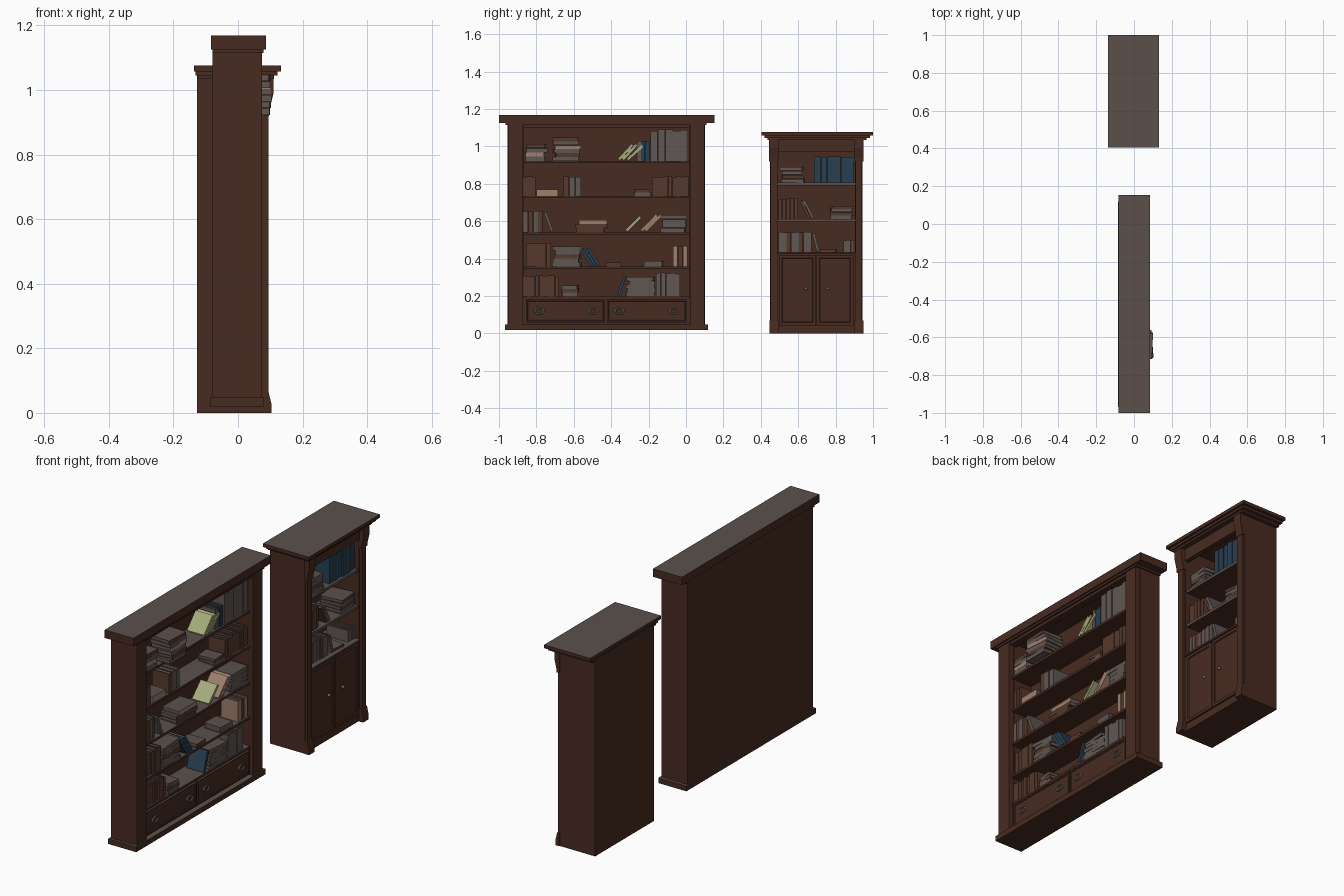
import bpy, bmesh, math, random
from mathutils import Matrix, Vector

if "Cube" in bpy.data.objects:
    bpy.data.objects.remove(bpy.data.objects["Cube"])
random.seed(4)

PALETTE = [("dark_wood", (0.064, 0.024, 0.015)), ("dusty_top", (0.103, 0.081, 0.071)),
           ("book_grey", (0.115, 0.095, 0.086)), ("book_brown", (0.095, 0.040, 0.026)),
           ("book_tan", (0.34, 0.21, 0.15)), ("book_blue", (0.022, 0.050, 0.085)),
           ("book_green", (0.38, 0.41, 0.20)), ("handle_metal", (0.19, 0.165, 0.155))]
MATS = []
for n, c in PALETTE:
    m = bpy.data.materials.new(n)
    m.diffuse_color = (*c, 1)
    m.use_nodes = True
    m.node_tree.nodes["Principled BSDF"].inputs["Base Color"].default_value = m.diffuse_color
    MATS.append(m)
WOOD, DUST, GREY, BROWN, TAN, BLUE, GREEN, METAL = range(8)


def finish(name, bm, dust=True, dusty_front=False):
    bm.normal_update()
    for f in bm.faces:  # upward faces carry dust
        if dust and f.normal.z > 0.97 or dusty_front and f.normal.x > 0.9:
            f.material_index = DUST
    me = bpy.data.meshes.new(name)
    bm.to_mesh(me)
    bm.free()
    for m in MATS:
        me.materials.append(m)
    ob = bpy.data.objects.new(name, me)
    bpy.context.collection.objects.link(ob)
    return ob


def box(bm, lo, hi, mat=WOOD, mx=Matrix()):
    lo, hi = Vector(lo), Vector(hi)
    t = mx @ Matrix.Translation((lo + hi) / 2) @ Matrix.Diagonal((*(hi - lo), 1))
    vs = bmesh.ops.create_cube(bm, size=1, matrix=t)["verts"]
    fs = {f for v in vs for f in v.link_faces}
    for f in fs:
        f.material_index = mat
    return fs


def part(name, *boxes, **kw):
    bm = bmesh.new()
    for lo, hi in boxes:
        box(bm, lo, hi)
    return finish(name, bm, **kw)


def panel(name, lo, hi, border, depth):
    """Board whose front has a sunken framed panel."""
    bm = bmesh.new()
    front = max(box(bm, lo, hi), key=lambda f: f.calc_center_median().x)
    bmesh.ops.inset_region(bm, faces=[front], thickness=border)
    bmesh.ops.inset_region(bm, faces=[front], thickness=0.004, depth=-depth)
    bmesh.ops.inset_region(bm, faces=[front], thickness=0.012, depth=depth * 0.5)
    finish(name, bm)


def profile(name, pts, y0, y1):
    """Closed x/z outline extruded along y."""
    bm = bmesh.new()
    f = bm.faces.new([bm.verts.new((x, y0, z)) for x, z in pts])
    ex = bmesh.ops.extrude_face_region(bm, geom=[f])["geom"]
    bmesh.ops.translate(bm, vec=(0, y1 - y0, 0), verts=[g for g in ex if isinstance(g, bmesh.types.BMVert)])
    bmesh.ops.recalc_face_normals(bm, faces=bm.faces)
    finish(name, bm)


# ---------- books ----------
def book(bm, mx, t, h, d, mat):
    """Upright book: spine at x=0, covers and a page block behind."""
    c = 0.0025
    box(bm, (-0.004, 0, 0), (0, t, h), mat, mx)
    box(bm, (-d, 0, 0), (-0.004, c, h), mat, mx)
    box(bm, (-d, t - c, 0), (-0.004, t, h), mat, mx)
    box(bm, (-d + 0.003, c, 0.002), (-0.004, t - c, h - 0.004), GREY, mx)


def row(bm, x, z, d, y0, y1, n, h, mats):
    t = (y1 - y0) / n
    for i in range(n):
        mx = Matrix.Translation((x - random.uniform(0, 0.008), y0 + i * t, z))
        book(bm, mx, t * 0.95, h * random.uniform(0.94, 1), d, mats[i % len(mats)])


def stack(bm, x, z, d, y0, y1, n, h, mats):
    t = h / n
    for i in range(n):
        w = (y1 - y0) * random.uniform(0.84, 1)
        mid = (y0 + y1) / 2 + random.uniform(-0.006, 0.006)
        mx = (Matrix.Translation((x - d / 2, mid, z + i * t)) @ Matrix.Rotation(random.uniform(-.1, .1), 4, 'Z')
              @ Matrix.Translation((d / 2, w / 2, 0)) @ Matrix.Rotation(math.pi / 2, 4, 'X'))
        book(bm, mx, t * 0.97, w, d, mats[i % len(mats)])


def lean(bm, x, z, d, y0, y1, n, h, mats):
    """Leaning books; foot at y0, top reaches y1 (either direction)."""
    t = 0.016
    s = 1 if y1 > y0 else -1
    a = math.asin(min(0.8, max(0.08, (abs(y1 - y0) - n * t) / h)))
    for i in range(n):
        piv = y0 + s * (i + 1) * t / math.cos(a)
        mx = Matrix.Translation((x, piv, z)) @ Matrix.Rotation(-s * a, 4, 'X')
        if s > 0:
            mx = mx @ Matrix.Translation((0, -t, 0))
        book(bm, mx, t * 0.95, h, d, mats[i % len(mats)])


def shelf_books(name, x, z, d, groups):
    bm = bmesh.new()
    for kind, *args in groups:
        kind(bm, x, z, d, *args)
    finish(name, bm)


# ---------- wide bookcase ----------
part("wide_cornice", ((-.083, -1, 1.126), (.086, .153, 1.169)))
part("wide_cornice_molding", ((-.079, -.965, 1.115), (.079, .11, 1.126)))
part("wide_plinth", ((-.085, -.968, .019), (.08, .118, .047)))
part("wide_back", ((-.079, -.95, .047), (-.066, .095, 1.115)))
for side, a, b in (("left", -.955, -.87), ("right", .018, .102)):
    part("wide_side_" + side, ((-.079, a, .047), (.045, b, 1.115)))
    part("wide_pilaster_" + side, ((.045, a + .003, .047), (.074, b - .003, 1.115)))
part("wide_top_rail", ((.03, -.87, 1.10), (.068, .018, 1.115)))
wide_shelves = [0.917, 0.73, 0.537, 0.353, 0.195]
for i, z in enumerate(wide_shelves):
    part(f"wide_shelf_{i + 1}", ((-.066, -.87, z - .007), (.058, .018, z + .006)))
part("drawer_case", ((-.066, -.87, .047), (.05, .018, .19)))
for i, (a, b) in enumerate(((-.855, -.432), (-.422, .006))):
    panel(f"drawer_{i + 1}", (.045, a, .058), (.062, b, .183), .012, .004)


def ring(name, x, y, z, ry, rz):
    bpy.ops.mesh.primitive_torus_add(major_segments=20, minor_segments=6, major_radius=1, minor_radius=.22,
                                     location=(x, y, z), rotation=(0, math.pi / 2, 0))
    ob = bpy.context.object
    ob.scale = (rz, ry, .018)
    ob.name = name
    ob.data.materials.append(MATS[METAL])
    bpy.ops.object.shade_smooth_by_angle()


def knob(name, x, y, z, r):
    bpy.ops.mesh.primitive_uv_sphere_add(segments=12, ring_count=8, radius=r, location=(x, y, z))
    bpy.context.object.name = name
    bpy.context.object.data.materials.append(MATS[METAL])
    bpy.ops.object.shade_smooth_by_angle()


for i, y in enumerate((-.784, -.495, -.356, -.062)):
    ring(f"drawer_handle_{i + 1}", .064, y, .12, .024, .015)
    for s in (-1, 1):
        knob(f"handle_post_{i + 1}", .063, y + s * .022, .124, .006)

X, D = .055, .10
shelf_books("wide_books_1", X, .923, D, [
    (stack, -.86, -.745, 4, .09, [GREY, TAN, GREY, BROWN]),
    (row, -.19, .012, 5, .168, [GREY]),
    (lean, -.375, -.27, 2, .108, [GREEN]), (lean, -.33, -.235, 1, .108, [GREEN]),
    (row, -.262, -.195, 3, .108, [GREY, BLUE, BLUE])])
shelf_books("wide_books_1_overhang", .098, .923, .12, [(stack, -.715, -.565, 6, .125, [GREY, BROWN, GREY, TAN])])
shelf_books("wide_books_2", X, .736, D, [
    (row, -.868, -.805, 4, .105, [BROWN]), (stack, -.795, -.68, 1, .035, [TAN]),
    (row, -.655, -.56, 3, .105, [BROWN, GREY, GREY]), (stack, -.28, -.185, 2, .035, [GREY, BROWN]),
    (row, -.182, .015, 9, .105, [BROWN])])
shelf_books("wide_books_3", X, .543, D, [
    (row, -.868, -.765, 4, .115, [GREY, BROWN]), (lean, -.705, -.76, 1, .11, [GREY]),
    (stack, -.59, -.415, 3, .065, [BROWN, BROWN, TAN]), (lean, -.335, -.245, 1, .105, [GREEN]),
    (lean, -.255, -.14, 2, .118, [TAN]), (stack, -.135, .01, 4, .09, [GREY])])
shelf_books("wide_books_4", X, .359, D, [
    (row, -.855, -.72, 5, .125, [BROWN]), (stack, -.715, -.56, 5, .105, [GREY, GREY, BROWN]),
    (lean, -.452, -.56, 3, .11, [BLUE]), (stack, -.435, -.35, 1, .02, [BROWN]),
    (stack, -.22, -.115, 1, .03, [GREY]), (row, -.07, .01, 3, .11, [TAN, BROWN])])
shelf_books("wide_books_5", X, .201, D, [
    (row, -.868, -.68, 9, .108, [BROWN]), (stack, -.67, -.575, 3, .055, [GREY, BROWN, GREY]),
    (lean, -.37, -.32, 1, .11, [BLUE]), (stack, -.32, -.165, 5, .1, [GREY]),
    (row, -.16, -.03, 5, .125, [GREY])])

# ---------- narrow bookcase ----------
part("narrow_cornice_top", ((-.137, .405, 1.058), (.133, 1, 1.076)))
part("narrow_cornice_mid", ((-.131, .42, 1.045), (.122, .985, 1.058)))
part("narrow_cornice_low", ((-.127, .435, 1.034), (.112, .965, 1.045)))
part("narrow_back", ((-.127, .455, 0), (-.112, .94, 1.034)))
for side, a, b in (("left", .449, .490), ("right", .903, .944)):
    part("narrow_side_" + side, ((-.127, a, 0), (.08, b, 1.034)))
    part("narrow_pilaster_" + side, ((.08, a + .002, .03), (.094, b - .002, 1.034)))
    # corbel under the cornice and flared foot
    profile("corbel_" + side, [(.08, 1.034), (.110, 1.034), (.110, .99), (.104, .965), (.098, .94), (.096, .92),
                               (.08, .92)], a - .006, b + .004)
    profile("foot_" + side, [(.08, 0), (.104, 0), (.103, .03), (.097, .055), (.094, .07), (.08, .07)],
            a - .002, b + .004)
part("narrow_top_rail", ((.06, .49, .97), (.085, .903, 1.034)))
part("narrow_floor", ((-.112, .49, 0), (.078, .903, .04)))
for i, z in enumerate((.80, .607)):
    part(f"narrow_shelf_{i + 1}", ((-.112, .49, z - .008), (.072, .903, z + .006)), dusty_front=True)
part("cupboard_case", ((-.112, .49, .04), (.072, .903, .425)))
part("cupboard_top", ((-.112, .49, .425), (.085, .903, .436)))
for side, a, b, ky in (("left", .497, .694, .642), ("right", .699, .896, .757)):
    panel("cupboard_door_" + side, (.07, a, .043), (.084, b, .42), .022, .005)
    knob("door_knob_" + side, .086, ky, .24, .008)

X, D = .062, .125
shelf_books("narrow_books_1", X, .806, D, [
    (stack, .51, .63, 4, .085, [GREY, BROWN, GREY, GREY]), (row, .685, .9, 6, .142, [BLUE])])
shelf_books("narrow_books_2", X, .613, D, [
    (row, .494, .6, 5, .112, [BROWN]), (lean, .69, .61, 2, .105, [GREY, BROWN]),
    (stack, .765, .897, 4, .07, [GREY, BROWN])])
shelf_books("narrow_books_3", X, .436, D, [
    (row, .494, .672, 8, .108, [GREY, GREY, BROWN]), (lean, .715, .675, 1, .1, [GREY]),
    (stack, .72, .815, 1, .012, [BROWN]), (row, .843, .9, 3, .065, [GREY])])
